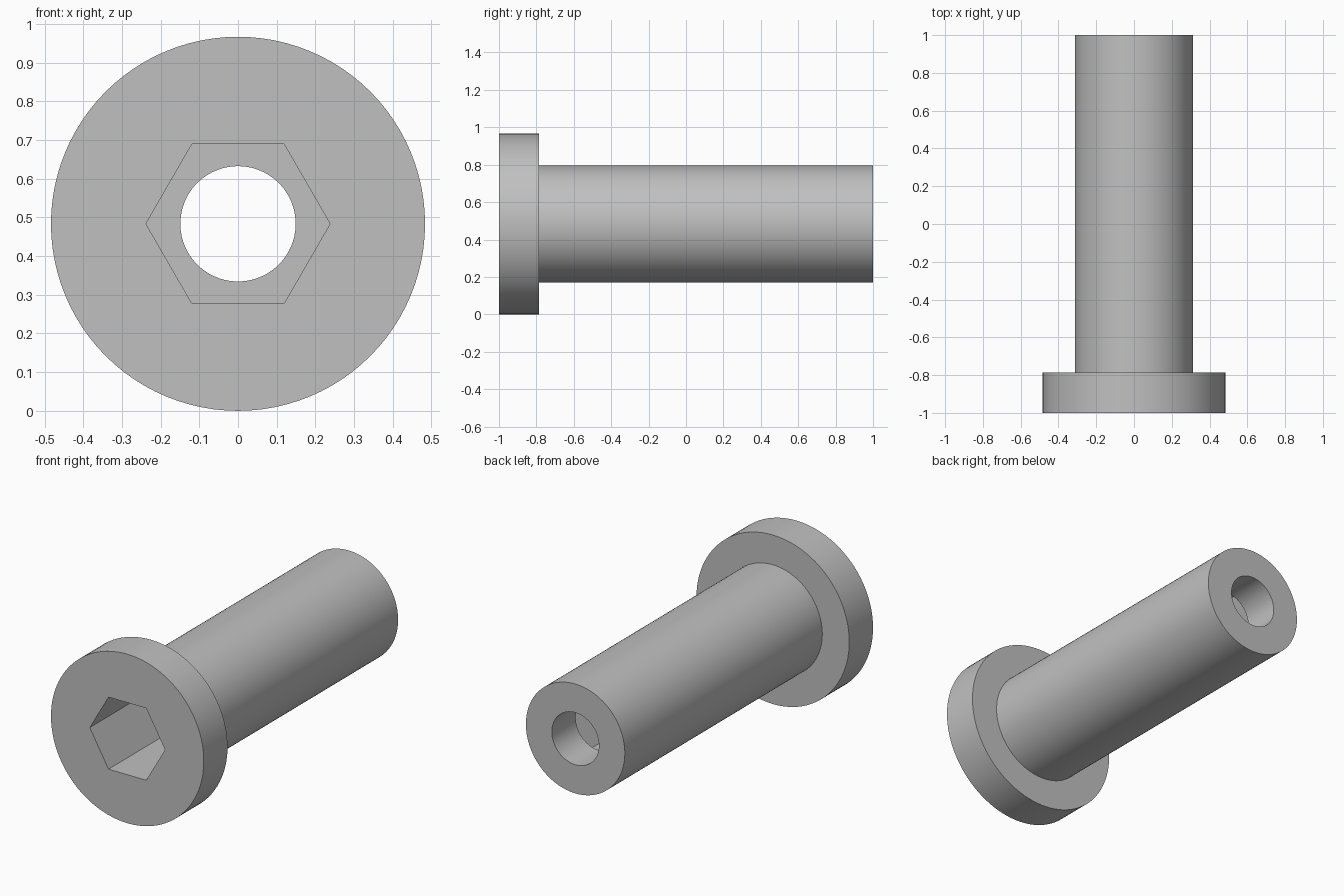
import bpy, bmesh, math

cube = bpy.data.objects.get("Cube")
if cube:
    bpy.data.objects.remove(cube, do_unlink=True)

SEGMENTS = 96          # divisible by six, so the socket corners are exact
CENTRE_Z = 0.4835
HEAD_R, SHAFT_R, BORE_R, SOCKET_R = 0.4835, 0.313, 0.149, 0.238
FRONT, HEAD_BACK, SOCKET_END, BACK = -1.0, -0.785, 0.785, 1.0


def circle(radius):
    return lambda angle: radius


def hexagon(radius):
    sector = math.pi / 3
    apothem = radius * math.cos(sector / 2)
    return lambda angle: apothem / math.cos(angle % sector - sector / 2)


def add_ring(bm, shape, y):
    ring = []
    for i in range(SEGMENTS):
        a = 2 * math.pi * i / SEGMENTS
        r = shape(a)
        ring.append(bm.verts.new((r * math.cos(a), y, CENTRE_Z + r * math.sin(a))))
    return ring


# Closed section: head, shaft, round bore, deep hexagonal socket
section = [
    (hexagon(SOCKET_R), FRONT),
    (circle(HEAD_R), FRONT),
    (circle(HEAD_R), HEAD_BACK),
    (circle(SHAFT_R), HEAD_BACK),
    (circle(SHAFT_R), BACK),
    (circle(BORE_R), BACK),
    (circle(BORE_R), SOCKET_END),
    (hexagon(SOCKET_R), SOCKET_END),
]

bm = bmesh.new()
rings = [add_ring(bm, shape, y) for shape, y in section]
for k, ring in enumerate(rings):
    nxt = rings[(k + 1) % len(rings)]
    for i in range(SEGMENTS):
        j = (i + 1) % SEGMENTS
        bm.faces.new((ring[i], ring[j], nxt[j], nxt[i]))
bmesh.ops.recalc_face_normals(bm, faces=bm.faces)

mesh = bpy.data.meshes.new("hollow_socket_bolt")
bm.to_mesh(mesh)
bm.free()
bolt = bpy.data.objects.new("hollow_socket_bolt", mesh)
bpy.context.collection.objects.link(bolt)

# Plain grey metal
grey = bpy.data.materials.new("plain_grey")
grey.use_nodes = True
colour = (0.53, 0.53, 0.53, 1)
grey.diffuse_color = colour
grey.node_tree.nodes["Principled BSDF"].inputs["Base Color"].default_value = colour
mesh.materials.append(grey)

# Smooth round walls, crisp rims and socket corners
bpy.ops.object.select_all(action="DESELECT")
bolt.select_set(True)
bpy.context.view_layer.objects.active = bolt
bpy.ops.object.shade_smooth_by_angle(angle=math.radians(30))
